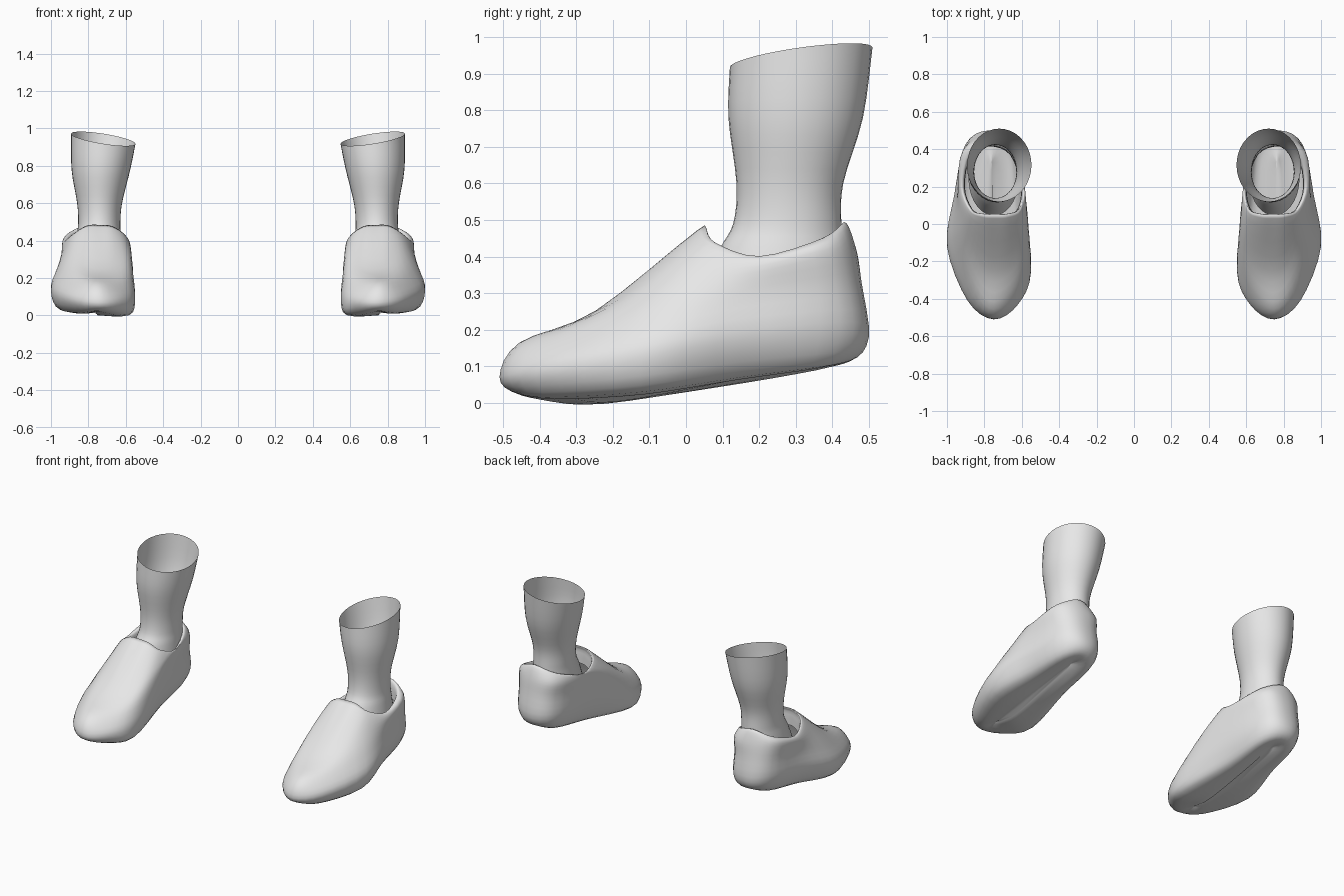
import bpy, bmesh, math
from mathutils import Vector

cube = bpy.data.objects.get("Cube")
if cube:
    bpy.data.objects.remove(cube, do_unlink=True)

grey = bpy.data.materials.new("plain grey")
grey.use_nodes = True
grey.diffuse_color = (0.8, 0.8, 0.8, 1)
grey.node_tree.nodes["Principled BSDF"].inputs["Base Color"].default_value = (0.8, 0.8, 0.8, 1)


def spline(points, steps, closed):
    """Smooth curve that passes through every control point."""
    count = len(points)
    pick = (lambda i: points[i % count]) if closed else (lambda i: points[max(0, min(count - 1, i))])
    curve = []
    for i in range(count if closed else count - 1):
        a, b, c, d = (pick(i + k) for k in (-1, 0, 1, 2))
        for s in range(steps):
            t = s / steps
            curve.append(b + (c - a) * t / 2 + (a * 2 - b * 5 + c * 4 - d) * t * t / 2
                         + (b * 3 - a - c * 3 + d) * t ** 3 / 2)
    if not closed:
        curve.append(points[-1].copy())
    return curve


def loft(name, rings, around, along, close_bottom=False):
    """Skin a stack of closed rings, then mirror it to the other side."""
    rings = [spline(ring, around, True) for ring in rings]
    columns = [spline(list(column), along, False) for column in zip(*rings)]
    bm = bmesh.new()
    grid = [[bm.verts.new(p) for p in row] for row in zip(*columns)]
    for low, high in zip(grid, grid[1:]):
        for j in range(len(low)):
            k = (j + 1) % len(low)
            bm.faces.new((low[j], low[k], high[k], high[j]))
    if close_bottom:
        bm.faces.new(list(reversed(grid[0])))
    mesh = bpy.data.meshes.new(name)
    bm.to_mesh(mesh)
    bm.free()
    mesh.materials.append(grey)
    obj = bpy.data.objects.new(name, mesh)
    bpy.context.collection.objects.link(obj)
    obj.modifiers.new("other side", "MIRROR").use_mirror_merge = False
    mesh.shade_smooth()
    return obj


def ring(*coords):
    return [Vector(c) for c in coords]


def shrink(points, sx, sy, dz):
    """Copy of a ring pulled towards its middle and shifted in height."""
    mid = sum(points, Vector()) / len(points)
    return [Vector((mid.x + (p.x - mid.x) * sx, mid.y + (p.y - mid.y) * sy, p.z + dz)) for p in points]


# Shoe rings: toe, round the outer side to the heel, back along the inner side
sole = ring((.75, -.46, .025), (.85, -.38, .015), (.95, -.12, .03), (.9, .15, .07), (.86, .38, .1),
            (.77, .45, .115), (.67, .38, .095), (.64, .1, .05), (.58, -.25, .003), (.65, -.4, .01))
widest = ring((.75, -.51, .07), (.89, -.41, .09), (1, -.12, .13), (.96, .15, .17), (.9, .42, .19),
              (.78, .5, .18), (.64, .43, .18), (.59, .1, .14), (.55, -.25, .09), (.62, -.43, .08))
upper = ring((.75, -.455, .165), (.85, -.36, .18), (.96, -.08, .24), (.945, .17, .29), (.905, .41, .32),
             (.78, .48, .33), (.64, .42, .31), (.575, .1, .28), (.565, -.2, .2), (.64, -.37, .165))
instep = ring((.74, -.25, .25), (.82, -.2, .275), (.9, -.02, .36), (.94, .18, .37), (.915, .39, .42),
              (.78, .465, .42), (.63, .41, .4), (.575, .1, .36), (.585, -.08, .32), (.65, -.2, .27))
collar = ring((.74, .03, .47), (.81, .035, .468), (.88, .07, .435), (.925, .2, .4), (.89, .38, .45),
              (.78, .44, .49), (.65, .39, .45), (.585, .2, .4), (.605, .07, .43), (.67, .035, .465))
core = shrink(sole, .06, .75, 0)
lip = shrink(collar, .9, .92, -.015)
lining = shrink(collar, .88, .9, -.1)
loft("shoes", [core, sole, widest, upper, instep, collar, lip, lining], 4, 4, True)


# Sock legs: open tubes, narrow at the ankle, with a slanted top edge
def oval(z, x, y, rx, ry, slant=0):
    angles = [math.tau * i / 12 for i in range(12)]
    return [Vector((x + rx * math.cos(a), y + ry * math.sin(a),
                    z + slant * (math.cos(a) + math.sin(a)))) for a in angles]


loft("socks", [
    oval(.3, .75, .245, .135, .2),
    oval(.42, .745, .262, .12, .17),
    oval(.49, .742, .277, .113, .148),
    oval(.6, .74, .284, .12, .146),
    oval(.78, .733, .3, .157, .184),
    oval(.945, .72, .315, .172, .195, .027)], 3, 4)
